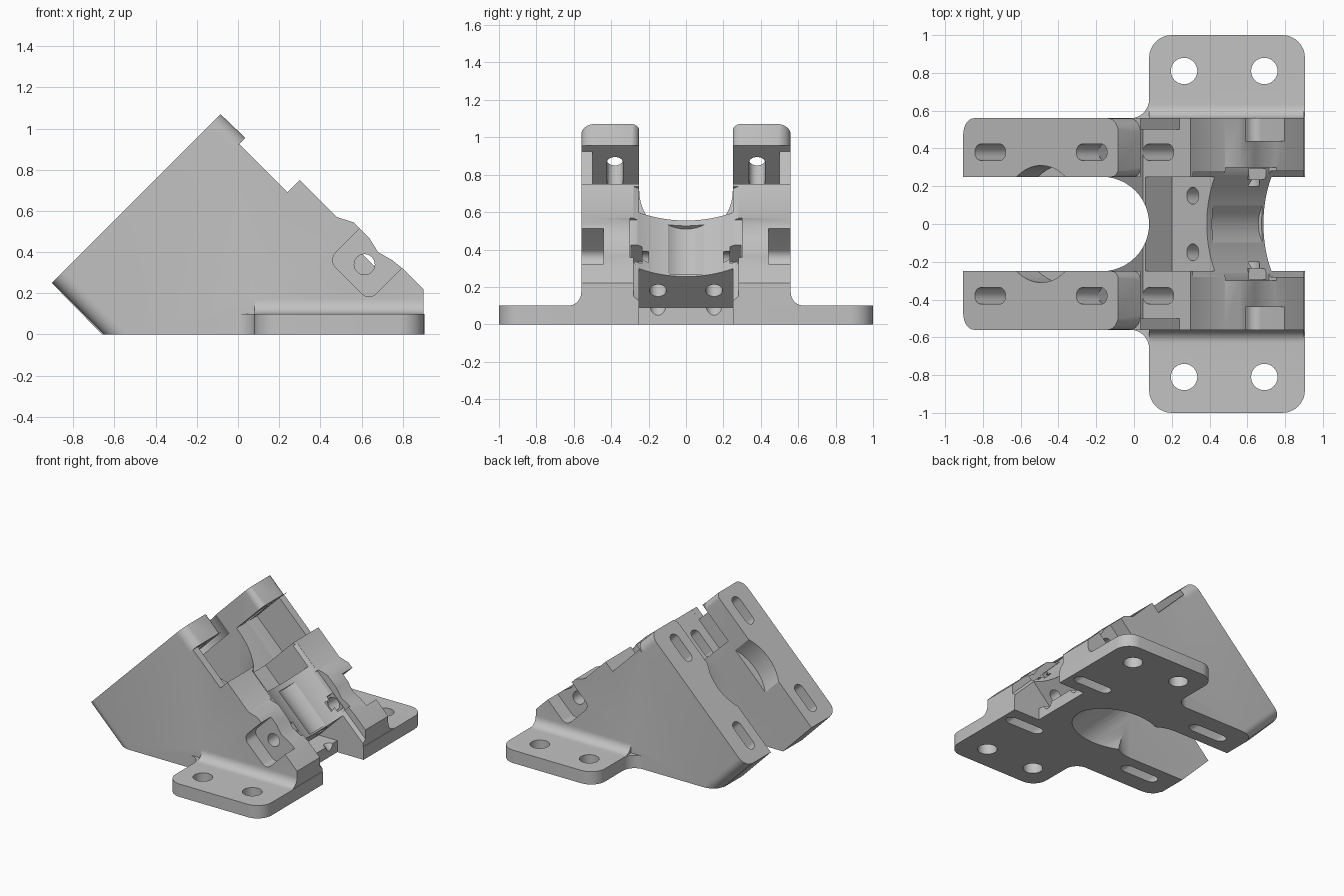
import bpy, bmesh
from math import sin, cos, pi, asin
from mathutils import Matrix, Vector

cube = bpy.data.objects.get("Cube")
if cube:
    bpy.data.objects.remove(cube)

grey = bpy.data.materials.new("plain grey")
grey.use_nodes = True
GREY = (0.54, 0.54, 0.54, 1)
grey.diffuse_color = GREY
grey.node_tree.nodes["Principled BSDF"].inputs["Base Color"].default_value = GREY

# Directions: U runs down the 45 degree slope, V stands out from it
X, Y, Z = Vector((1, 0, 0)), Vector((0, 1, 0)), Vector((0, 0, 1))
U, V = (X - Z).normalized(), (X + Z).normalized()


def prism(name, points, lo, hi, frame):
    """Extrude a 2D outline along the third axis of the frame."""
    m = Matrix(frame).transposed()
    bm = bmesh.new()
    face = bm.faces.new([bm.verts.new(m @ Vector((p, q, lo))) for p, q in points])
    top = bmesh.ops.extrude_face_region(bm, geom=[face])["geom"]
    shift = m @ Vector((0, 0, hi - lo))
    bmesh.ops.translate(bm, vec=shift, verts=[g for g in top if isinstance(g, bmesh.types.BMVert)])
    bmesh.ops.recalc_face_normals(bm, faces=bm.faces)
    mesh = bpy.data.meshes.new(name)
    bm.to_mesh(mesh)
    bm.free()
    mesh.materials.append(grey)
    obj = bpy.data.objects.new(name, mesh)
    bpy.context.collection.objects.link(obj)
    return obj


def arc(cx, cy, r, a0, a1, n=8):
    return [(cx + r * cos(a0 + (a1 - a0) * i / n), cy + r * sin(a0 + (a1 - a0) * i / n))
            for i in range(n + 1)]


def circle(cx, cy, r, n=32):
    return arc(cx, cy, r, 0, 2 * pi, n)[:-1]


def rect(p0, p1, q0, q1):
    return [(p0, q0), (p1, q0), (p1, q1), (p0, q1)]


def rounded(p0, p1, q0, q1, r):
    corners = [(p1 - r, q1 - r), (p0 + r, q1 - r), (p0 + r, q0 + r), (p1 - r, q0 + r)]
    return [pt for i, (p, q) in enumerate(corners) for pt in arc(p, q, r, i * pi / 2, (i + 1) * pi / 2)]


def corner(y, side, v, up, r):
    """Waste outside a rounded corner, in the Y-V plane."""
    cy, cv = y - side * r, v - up * r
    pts = [(cy + side * r * cos(a * pi / 16), cv + up * r * sin(a * pi / 16)) for a in range(9)]
    return pts + [(cy, v + up * .05), (y + side * .05, v + up * .05), (y + side * .05, cv)]


XZ, XY, YZ = (X, Z, Y), (X, Y, Z), (Y, Z, X)
UV, YV = (U, V, Y), (Y, V, U)

# Wedge body
body = prism("motor_bracket", [
    (-.66, 0), (-.905, .25), (-.085, 1.07), (.035, .955), (.005, .925), (.24, .69),
    (.3, .75), (.48, .57), (.56, .545), (.64, .465), (.68, .4), (.75, .36),
    (.8, .32), (.9, .22), (.9, 0)], -.56, .56, XZ)
adds, cuts = [], []

# Base plate with fillets into the body
adds.append(prism("base_plate", rounded(.08, .905, -1, 1, .12), 0, .1, XY))
for s in (-1, 1):
    plan = arc(-.02, .66, .1, -pi / 2, 0) + [(.12, .66), (.12, .5), (-.02, .5)]
    adds.append(prism("plate_web", [(x, s * y) for x, y in plan], 0, .1, XY))
    side = arc(.63, .17, .07, pi, 1.5 * pi) + [(.63, .05), (.5, .05), (.5, .17)]
    adds.append(prism("plate_fillet", [(s * y, z) for y, z in side], .08, .9, YZ))


def cut(*args):
    cuts.append(prism("cutter", *args))


# Open gap between the arms, central pocket, screw pockets
cut([(-1.2, -.25)] + arc(-.17, 0, .25, -pi / 2, pi / 2, 24) + [(-1.2, .25)], -.2, 1.4, XY)
cut(rect(-1.2, -.12, .405, 1.5), -.25, .25, UV)
cut(rect(-.65, -.318, .385, 1.5), -.5, .5, UV)

# Round bore running down through the base
cut(circle(0, .12, .249, 48), -1.2, 1, YV)

# Wide concave seat, inner groove and shelf beside it
R, W = .55, .28
half = asin(W / R)
cut(arc(0, .665 + R, R, -pi / 2 - half, -pi / 2 + half, 24) + [(W, 1.5), (-W, 1.5)], -.3, 1, YV)
cut(rect(-.06, .28, .73, 1.4), -.3, .3, UV)
cut(circle(0, .8, .16), -.08, .29, YV)

# Front notch, undercut below the cradle and leaving a lip on the base
cut([(.68, -.1), (.68, .09), (.52, .09), (.95, .52), (1.2, .52), (1.2, -.1)], -.25, .25, XZ)

# Round recess in the sloped mounting face
cut(circle(0, .12, .31, 48), -1, -.655, YV)

for s in (-1, 1):
    # Mounting slots running along the slope
    for v in (-.26, .5):
        cut(rounded(s * .38 - .043, s * .38 + .043, v - .115, v + .115, .0425), -1.2, 1.2, YV)
    # Clamp bolt recess, bolt hole and nut slot
    cut(rounded(.055, .335, .566, 1.2, .05), *sorted((s * .44, s * .8)), UV)
    cut(circle(.194, .675, .05), *sorted((s * .2, s * .7)), UV)
    cut(rect(.13, .26, .6, 1.2), *sorted((s * .235, s * .295)), UV)
    # Small holes through the cradle
    cut(circle(s * .15, .56, .045, 24), -.25, .5, YV)
    # Base plate bolt holes
    for x in (.265, .69):
        cut(circle(x, s * .81, .07), -.1, .2, XY)
    # Rounded corners of the mounting face
    cut(corner(s * .56, s, .7, 1, .08), -1, -.651, YV)
    cut(corner(s * .25, -s, .7, 1, .05), -1, -.651, YV)
    cut(corner(s * .56, s, -.46, -1, .08), -1, .1, YV)

# Combine everything into one solid
for operation, parts in (("UNION", adds), ("DIFFERENCE", cuts)):
    for part in parts:
        mod = body.modifiers.new("combine", "BOOLEAN")
        mod.operation, mod.object, mod.solver = operation, part, "EXACT"
        part.hide_render = True
bpy.context.view_layer.update()
solid = bpy.data.meshes.new_from_object(body.evaluated_get(bpy.context.evaluated_depsgraph_get()))
body.modifiers.clear()
body.data = solid
for part in adds + cuts:
    bpy.data.objects.remove(part)
solid.materials.clear()
solid.materials.append(grey)
for poly in solid.polygons:
    poly.material_index = 0

for obj in bpy.context.selected_objects:
    obj.select_set(False)
body.select_set(True)
bpy.context.view_layer.objects.active = body
bpy.ops.object.shade_smooth_by_angle(angle=pi / 6)
